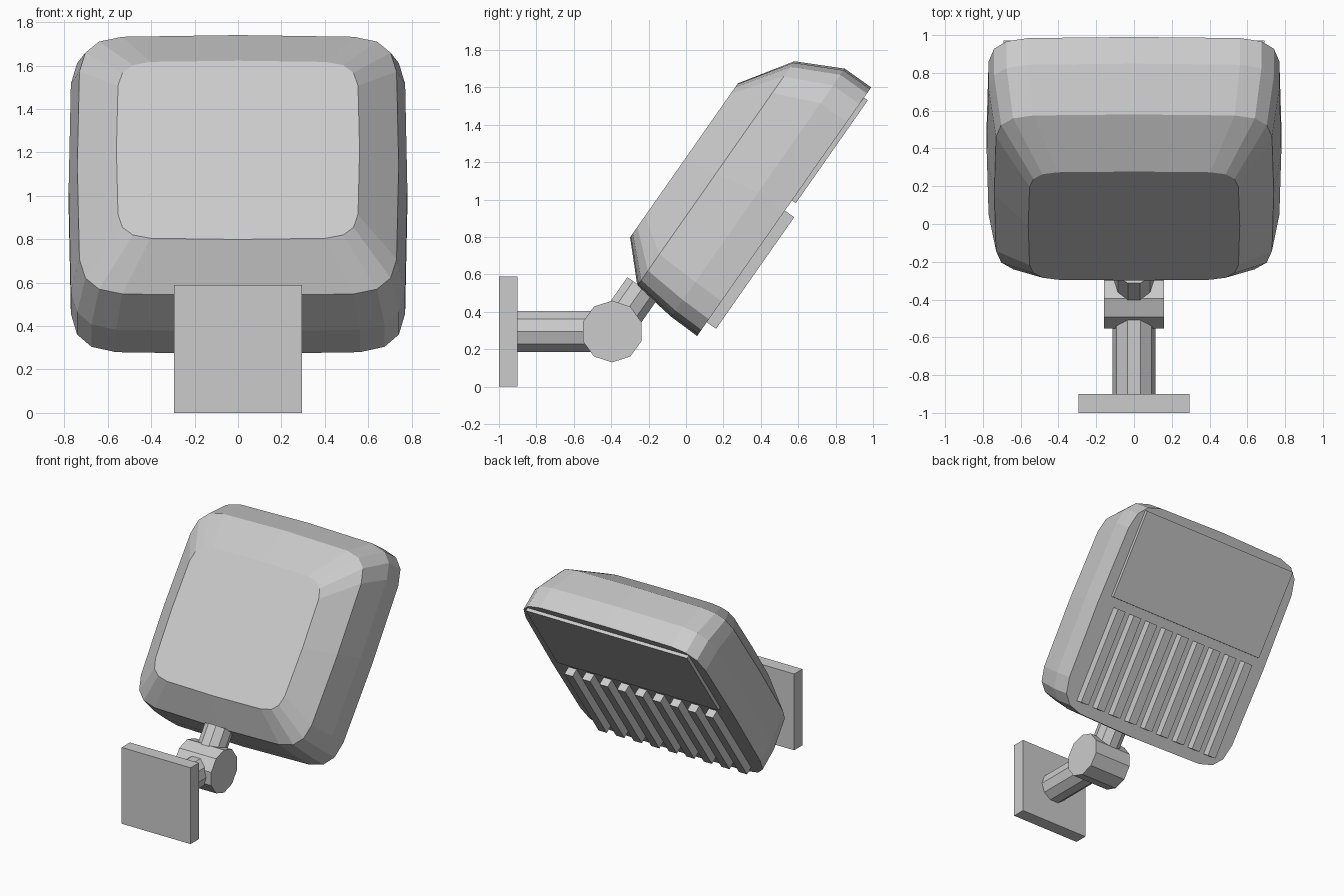
import bpy, bmesh, math
from mathutils import Matrix, Vector

if "Cube" in bpy.data.objects:
    bpy.data.objects.remove(bpy.data.objects["Cube"])

grey = bpy.data.materials.new("light grey")
grey.diffuse_color = (0.6, 0.6, 0.6, 1)
grey.use_nodes = True
grey.node_tree.nodes["Principled BSDF"].inputs["Base Color"].default_value = grey.diffuse_color

# The lamp head is built upright (x across, y up the head, z out of its
# domed face) and then tilted about the x axis.
TILT = Matrix.Rotation(math.radians(55), 4, 'X')


def finish(name, bm, matrix=Matrix()):
    bm.transform(matrix)
    bmesh.ops.recalc_face_normals(bm, faces=bm.faces[:])
    mesh = bpy.data.meshes.new(name)
    bm.to_mesh(mesh)
    bm.free()
    mesh.materials.append(grey)
    obj = bpy.data.objects.new(name, mesh)
    bpy.context.collection.objects.link(obj)
    return obj


def box(name, lo, hi, matrix=Matrix()):
    lo, hi = Vector(lo), Vector(hi)
    bm = bmesh.new()
    bmesh.ops.create_cube(bm, size=1)
    place = Matrix.Translation((lo + hi) / 2) @ Matrix.Diagonal((*(hi - lo), 1))
    return finish(name, bm, matrix @ place)


def rod(name, radius, length, matrix, turn=0):
    """Ten-sided rod centred on its own z axis."""
    bm = bmesh.new()
    bmesh.ops.create_cone(bm, cap_ends=True, segments=10, radius1=radius,
                          radius2=radius, depth=length)
    return finish(name, bm, matrix @ Matrix.Rotation(turn, 4, 'Z'))


def rounded_ring(half_x, y0, y1):
    """Slightly bowed square with soft corners, as (x, y) points."""
    quarter = [(1, 0), (0.987, 0.72), (0.95, 0.865),
               (0.865, 0.95), (0.72, 0.987)]
    points = []
    for k in range(4):
        for x, y in quarter:
            for _ in range(k):
                x, y = -y, x
            points.append((x * half_x, (y0 + y1) / 2 + y * (y1 - y0) / 2))
    return points


# Lamp housing: lofted through four rounded rings
# (depth, half width, lower end, upper end)
rings = [(0.703, 0.56, 0.483, 1.488), (0.523, 0.74, 0.293, 1.758),
         (0.280, 0.78, 0.261, 1.880), (0.107, 0.78, 0.256, 1.879)]
bm = bmesh.new()
loops = [[bm.verts.new((x, y, z)) for x, y in rounded_ring(w, a, b)]
         for z, w, a, b in rings]
for upper, lower in zip(loops, loops[1:]):
    n = len(upper)
    for i in range(n):
        j = (i + 1) % n
        bm.faces.new((upper[i], upper[j], lower[j], lower[i]))
bm.faces.new(loops[0])
bm.faces.new(loops[-1])
finish("lamp_housing", bm, TILT)

# Raised panel and cooling fins on the underside of the head
box("rear_panel", (-0.69, 1.141, 0.082), (0.69, 1.812, 0.13), TILT)
for i in range(9):
    x = (i - 4) * 0.15
    box(f"cooling_fin_{i + 1}", (x - 0.035, 0.346, 0.046),
        (x + 0.035, 1.074, 0.13), TILT)

# Wall plate, horizontal arm, pivot and neck
box("wall_plate", (-0.295, -1, 0), (0.295, -0.9, 0.59))
pivot = Vector((0, -0.395, 0.295))
along_y = Matrix.Rotation(math.radians(-90), 4, 'X')
along_x = Matrix.Rotation(math.radians(90), 4, 'Y')
rod("wall_arm", 0.115, 0.51,
    Matrix.Translation((0, -0.65, 0.295)) @ along_y, math.radians(90))
rod("pivot_joint", 0.165, 0.315,
    Matrix.Translation(pivot) @ along_x, math.radians(90))
rod("head_neck", 0.105, 0.285,
    Matrix.Translation(pivot) @ TILT @ Matrix.Translation((0, 0.1425, 0))
    @ along_y, math.radians(90))
